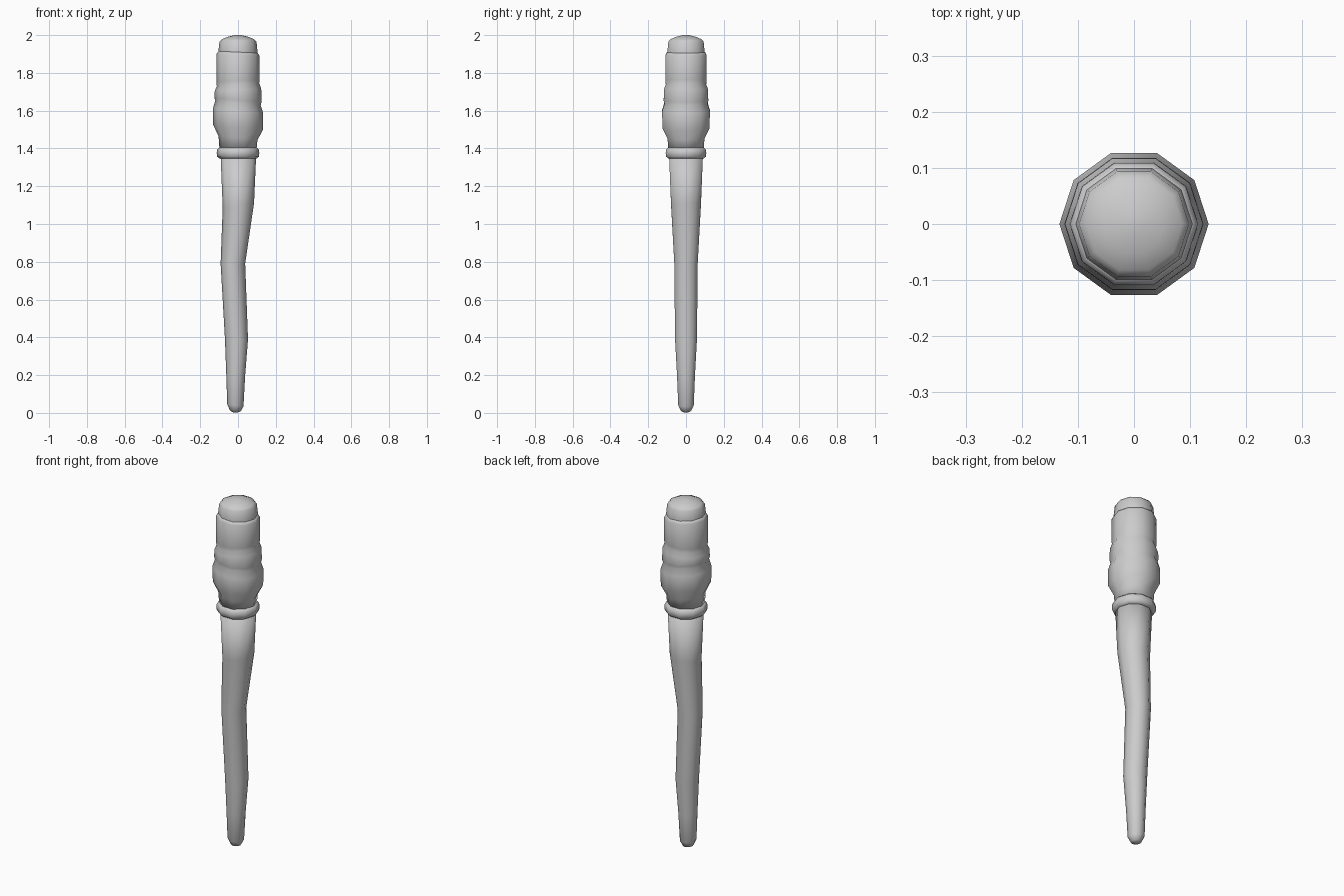
import bpy, bmesh, math

SIDES = 10


def lofted(name, rings):
    """Loft ten-sided rings given as (z, radius, x offset, tilt); cap both ends."""
    bm = bmesh.new()
    loops = []
    for z, r, cx, tilt in rings:
        loop = []
        for i in range(SIDES):
            a = 2 * math.pi * i / SIDES
            loop.append(bm.verts.new((cx + r * math.cos(a), r * math.sin(a),
                                      z - tilt * math.cos(a))))
        loops.append(loop)
    for a, b in zip(loops, loops[1:]):
        for i in range(SIDES):
            j = (i + 1) % SIDES
            bm.faces.new((a[i], a[j], b[j], b[i]))
    bm.faces.new(loops[0])
    bm.faces.new(loops[-1])
    bmesh.ops.recalc_face_normals(bm, faces=bm.faces)
    for f in bm.faces:
        f.smooth = True
    me = bpy.data.meshes.new(name)
    bm.to_mesh(me)
    bm.free()
    ob = bpy.data.objects.new(name, me)
    bpy.context.collection.objects.link(ob)
    return ob


# Crooked tapering shaft with a rounded tip
lofted("shaft", [
    (0.003, 0.012, -0.014, 0), (0.010, 0.028, -0.014, 0.002),
    (0.040, 0.043, -0.014, 0.006), (0.20, 0.050, -0.012, 0),
    (0.39, 0.061, -0.008, 0), (0.79, 0.065, -0.027, 0),
    (1.10, 0.083, 0.002, -0.012), (1.36, 0.094, 0.002, 0),
])

# Rounded collar between shaft and grip
lofted("collar", [
    (1.345, 0.085, 0, 0), (1.346, 0.098, 0, 0), (1.356, 0.110, 0, 0),
    (1.376, 0.113, 0, 0), (1.394, 0.110, 0, 0), (1.405, 0.098, 0, 0),
    (1.405, 0.085, 0, 0),
])

# Carved grip with slanted bands
lofted("grip", [
    (1.395, 0.098, 0, 0), (1.455, 0.103, 0, 0.01),
    (1.51, 0.131, 0, 0.014), (1.60, 0.133, 0, 0.012),
    (1.64, 0.120, 0, 0.012), (1.655, 0.124, 0, 0.010),
    (1.71, 0.123, 0, -0.006), (1.738, 0.112, 0, -0.008),
    (1.758, 0.115, 0, -0.006), (1.895, 0.114, 0, 0.005),
    (1.91, 0.104, 0, 0.005),
])

# Domed end cap
lofted("end_cap", [
    (1.89, 0.104, 0, 0.003), (1.91, 0.104, 0, 0.003), (1.966, 0.098, 0, 0),
    (1.978, 0.086, 0, 0), (1.991, 0.055, 0, 0), (2.0, 0.018, 0, 0),
])
